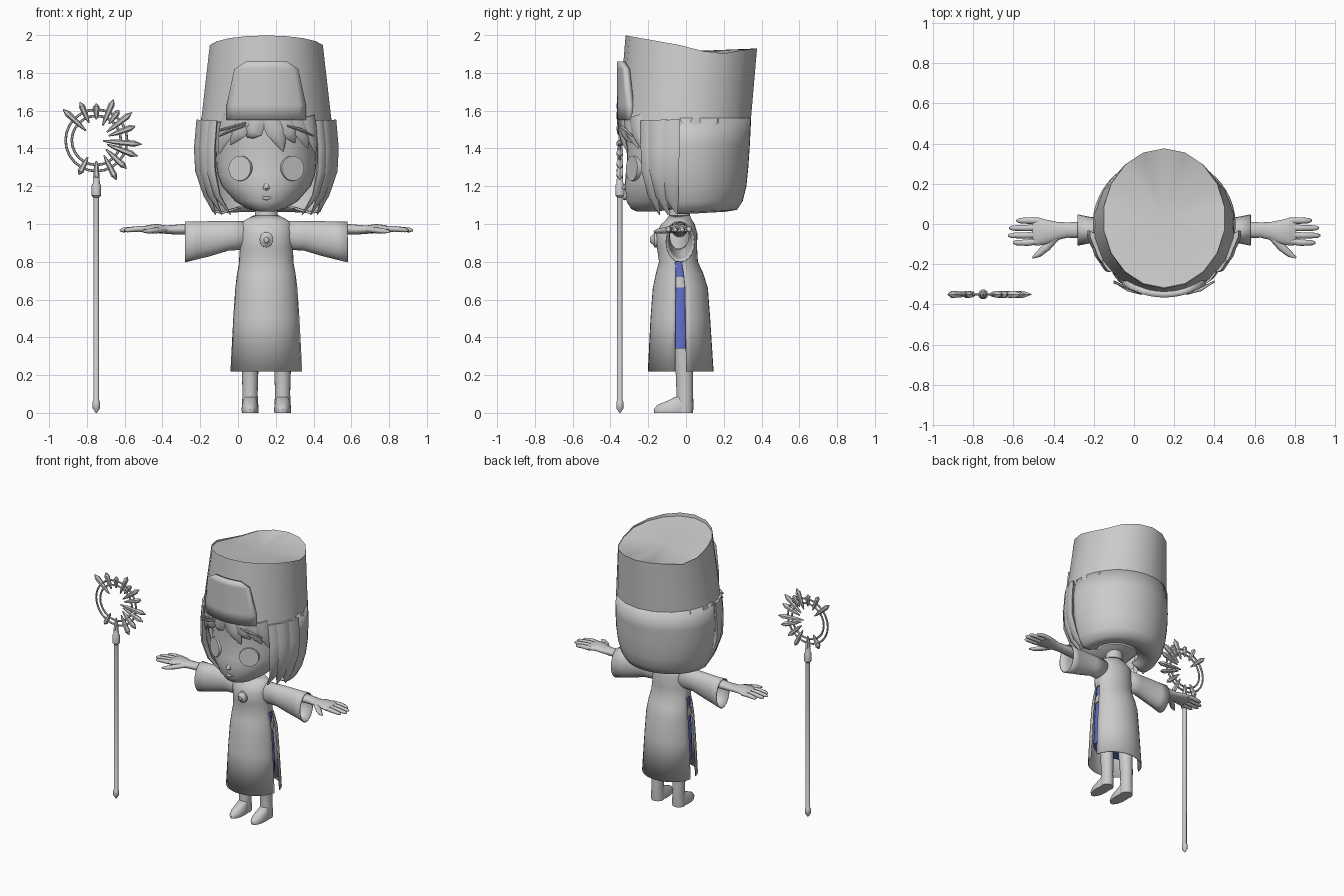
import bpy, bmesh, math
from mathutils import Vector

CX = 0.15  # the figure stands right of centre, the staff to its left


def finish(name, verts, faces, angle=40, thick=0, mat=None):
    me = bpy.data.meshes.new(name)
    me.from_pydata([tuple(v) for v in verts], [], faces)
    bm = bmesh.new()
    bm.from_mesh(me)
    bmesh.ops.recalc_face_normals(bm, faces=bm.faces)
    bm.to_mesh(me)
    bm.free()
    ob = bpy.data.objects.new(name, me)
    bpy.context.collection.objects.link(ob)
    bpy.ops.object.select_all(action='DESELECT')
    ob.select_set(True)
    bpy.context.view_layer.objects.active = ob
    bpy.ops.object.shade_smooth_by_angle(angle=math.radians(angle))
    if thick:
        m = ob.modifiers.new("thickness", 'SOLIDIFY')
        m.thickness = thick
    if mat:
        me.materials.append(mat)
    return ob


def skin(n, count, caps=True, skip=None):
    """Quads joining consecutive closed rings of n points."""
    f = [(r * n + i, r * n + (i + 1) % n, (r + 1) * n + (i + 1) % n, (r + 1) * n + i)
         for r in range(count - 1) for i in range(n) if not (skip and skip(r, i))]
    if caps:
        f += [tuple(range(n)), tuple(range((count - 1) * n, count * n))]
    return f


def loft(name, rings, n=28, to=lambda a, b, t: (CX + a, b, t), caps=True, skip=None, **kw):
    """Rings are (t, centre a, centre b, radius a, radius b)."""
    vs = [to(a + ra * math.cos(2 * math.pi * i / n), b + rb * math.sin(2 * math.pi * i / n), t)
          for t, a, b, ra, rb in rings for i in range(n)]
    return finish(name, vs, skin(n, len(rings), caps, skip), **kw)


def sweep(name, pts, sizes, outward, n=8, **kw):
    """Tapered bar along pts; sizes are (half width, half depth)."""
    pts = [Vector(p) for p in pts]
    vs = []
    for k, p in enumerate(pts):
        t = (pts[min(k + 1, len(pts) - 1)] - pts[max(k - 1, 0)]).normalized()
        side = t.cross(Vector(outward)).normalized()
        out = side.cross(t)
        w, d = sizes[k]
        vs += [p + side * w * math.cos(2 * math.pi * i / n) + out * d * math.sin(2 * math.pi * i / n)
               for i in range(n)]
    return finish(name, vs, skin(n, len(pts)), **kw)


def lerp_table(x, table):
    for (x0, y0), (x1, y1) in zip(table, table[1:]):
        if x <= x1:
            return y0 + (y1 - y0) * (x - x0) / (x1 - x0)
    return table[-1][1]


blue = bpy.data.materials.new("blue_lining")
blue.diffuse_color = (0.12, 0.16, 0.6, 1)

# Head, nose and neck
loft("head", [(1.066, 0, -.21, .04, .05), (1.08, 0, -.17, .10, .12), (1.12, 0, -.13, .165, .185),
              (1.2, 0, -.08, .235, .245), (1.26, 0, -.06, .258, .26), (1.32, 0, -.05, .265, .262),
              (1.42, 0, -.04, .27, .275), (1.54, 0, -.03, .27, .29)], n=36)
sweep("nose", [(CX, -.29, 1.25), (CX, -.325, 1.19), (CX, -.29, 1.165)],
      [(.008, .005), (.018, .018), (.008, .005)], (0, -1, 0), angle=80)
sweep("mouth", [(CX - .035, -.305, 1.142), (CX, -.325, 1.135), (CX + .035, -.305, 1.142)],
      [(.003, .004), (.01, .009), (.003, .004)], (0, -1, 0), angle=80)
loft("neck", [(1.0, 0, -.035, .07, .06), (1.05, 0, -.035, .06, .055), (1.14, 0, -.035, .06, .055)])

# Eyes: rimmed discs turned outward
for s in (-1, 1):
    c = Vector((CX + s * .133, -.272, 1.294))
    nrm = Vector((s * .46, -.89, .04)).normalized()
    sweep("eye", [c - nrm * .03, c + nrm * .018, c + nrm * .018, c + nrm * .004],
          [(.07, .07), (.066, .066), (.06, .06), (.058, .058)], (0, 0, 1), n=24)
    sweep("brow", [(CX + s * .11, -.345, 1.52), (CX + s * .18, -.325, 1.50), (CX + s * .25, -.285, 1.465)],
          [(.004, .008), (.009, .01), (.003, .005)], (0, -1, 0))
sweep("hair_pin", [(CX - .25, -.29, 1.495), (CX - .11, -.345, 1.535)],
      [(.006, .006), (.006, .006)], (0, -1, 0))

# Back hair: bowl open toward the face, with a turned-in bottom edge
rows = [(1.56, .345, .345), (1.42, .355, .338), (1.3, .352, .33), (1.2, .338, .32),
        (1.12, .315, .30), (1.075, .285, .27), (1.065, .235, .21), (1.09, .15, .12)]
N = 30
hv, hf = [], []
for z, rx, ry in rows:
    for i in range(N + 1):
        a = math.radians(-11 + 202 * i / N)
        dz = -.012 * (1 - max(0, math.sin(a))) if z < 1.1 else 0
        hv.append((CX + rx * math.cos(a), ry * math.sin(a), z + dz))
for r in range(len(rows) - 1):
    for i in range(N):
        k = r * (N + 1) + i
        hf.append((k, k + 1, k + N + 2, k + N + 1))
finish("back_hair", hv, hf, thick=.012, angle=60)

# Side locks
for s in (-1, 1):
    for x, y, tip, tz, w in ((.335, -.10, .27, 1.05, .075), (.315, -.15, .235, 1.05, .06),
                             (.285, -.195, .19, 1.05, .05)):
        sweep("side_lock", [(CX + s * x, y, 1.55), (CX + s * (x + .012), y, 1.4),
                            (CX + s * (x + .008), y, 1.28), (CX + s * (x - .025), y + .02, 1.15),
                            (CX + s * tip, y + .055, tz)],
              [(w, .018), (w, .02), (w * .9, .02), (w * .6, .014), (.004, .003)],
              (s * .9, -.45, 0), angle=60)

# Fringe: flat pointed strands following the forehead
for x0, x1, z1, w in ((-.19, -.25, 1.37, .06), (-.12, -.19, 1.42, .06), (-.05, -.10, 1.46, .06),
                      (.03, .09, 1.385, .065), (.11, .15, 1.43, .06), (.17, .22, 1.40, .06), (.22, .26, 1.37, .055)):
    def on(x, z, r):
        return (CX + x, -.02 - r * math.sqrt(max(.05, 1 - (x / .345) ** 2)), z)
    xm = x0 * .6 + x1 * .4
    o = Vector((xm * 1.1, -math.sqrt(max(.05, 1 - (xm / .345) ** 2)) * .34, 0))
    sweep("fringe_strand", [on(x0, 1.57, .315), on(xm, 1.49, .322), on(x1 * .75 + x0 * .25, (1.49 + z1) / 2, .315),
                            on(x1, z1, .30)],
          [(w, .02), (w * .85, .018), (w * .5, .014), (.003, .003)], o, angle=60)

# Hat: flaring tall drum, wavy top edge, sunken crown
n = 18
lip = [(-.33, 2.0), (-.02, 1.945), (.165, 1.895), (.29, 1.92), (.38, 1.93)]
hat = []
for k in range(3):
    for i in range(n):
        a = 2 * math.pi * i / n - math.pi / 2
        c, s = math.cos(a), math.sin(a)
        if k == 0:
            hat.append((CX + .352 * c, -.008 + .348 * s, 1.53 - .018 * s))
        else:
            y = .028 + .348 * s * (.99 if k == 2 else 1)
            hat.append((CX + .304 * c, y, lerp_table(y, lip) - (.03 * (1 - s) * .4 if k == 2 else 0)))
hat.append((CX, .03, 1.915))
hat_f = skin(n, 3, caps=False) + [(2 * n + i, 2 * n + (i + 1) % n, 3 * n) for i in range(n)]
finish("hat", hat, hat_f, angle=28)

# Raised panel on the hat front
pv, M = [], 12
pr = [(1.55, .21), (1.63, .21), (1.82, .17), (1.86, .11)]
for z, w in pr:
    for i in range(M + 1):
        x = w * (2 * i / M - 1)
        pv.append((CX + x, -.012 - .353 * math.sqrt(1 - (x / .365) ** 2), z))
pf = [(r * (M + 1) + i, r * (M + 1) + i + 1, (r + 1) * (M + 1) + i + 1, (r + 1) * (M + 1) + i)
      for r in range(3) for i in range(M)]
finish("hat_panel", pv, pf, thick=.03)

# Robe with a slit down each side
robe = [(.22, 0, -.028, .193, .174), (.5, 0, -.03, .178, .158), (.66, 0, -.03, .167, .146),
        (.74, 0, -.034, .157, .125), (.8, 0, -.04, .145, .103), (.87, 0, -.047, .14, .106),
        (.95, 0, -.05, .14, .11), (1.0, 0, -.042, .135, .088), (1.02, 0, -.038, .115, .07),
        (1.045, 0, -.035, .068, .056)]
loft("robe", robe, n=36, caps=False, thick=.006, angle=50,
     skip=lambda r, i: r < 4 and i in (35, 0, 17, 18))
loft("inner_lining", [(.34, 0, -.035, .16, .11), (.55, 0, -.035, .155, .105), (.8, 0, -.04, .135, .09)],
     mat=blue)
loft("inner_belt", [(.665, 0, -.035, .152, .106), (.72, 0, -.035, .148, .102)])
sweep("brooch", [(CX, -.13, .917), (CX, -.168, .917), (CX, -.172, .917), (CX, -.19, .917)],
      [(.037, .042), (.035, .04), (.026, .03), (.012, .014)], (0, 0, 1), n=16)

# Mirrored limbs
for s in (-1, 1):
    def along(a, b, t, s=s):
        return (CX + s * t, a, b)
    loft("sleeve", [(.09, -.04, .94, .065, .075), (.2, -.035, .937, .056, .078),
                    (.3, -.032, .922, .06, .093), (.37, -.03, .912, .066, .10), (.43, -.03, .905, .078, .108)],
         n=20, to=along, caps=False, thick=.006, angle=60)
    loft("arm_and_palm", [(.12, -.035, .965, .04, .035), (.4, -.03, .973, .042, .03),
                          (.48, -.03, .970, .038, .026), (.53, -.035, .97, .045, .022),
                          (.58, -.04, .976, .06, .024), (.63, -.038, .974, .07, .02),
                          (.655, -.038, .972, .066, .013)], n=16, to=along, angle=60)
    for y, tip in ((.017, .735), (-.02, .77), (-.057, .776), (-.093, .752)):
        sweep("finger", [along(y * .9, .973, .62), along(y, .974, .68), along(y, .968, tip - .015), along(y, .966, tip)],
              [(.017, .015), (.016, .015), (.013, .012), (.005, .005)], (0, 0, 1), angle=70)
    sweep("thumb", [along(-.06, .97, .54), along(-.115, .966, .585), along(-.15, .962, .625), along(-.168, .96, .655)],
          [(.024, .016), (.021, .016), (.016, .013), (.005, .005)], (0, 0, 1), angle=70)
    x = s * .086
    loft("leg", [(.0, x, -.008, .044, .044), (.03, x, -.008, .044, .047), (.1, x, -.006, .04, .044),
                 (.2, x, -.008, .043, .046), (.4, x, -.02, .05, .055), (.6, x, -.03, .058, .065)], n=20)
    loft("foot", [(0, x, -.066, .043, .102), (.018, x, -.066, .046, .105), (.042, x, -.058, .042, .094),
                  (.065, x, -.035, .036, .062), (.085, x, -.02, .03, .035)], n=24)

# Staff: shaft with turned ends
SX, SY, SZ = -.75, -.35, 1.443
loft("staff_shaft", [(0, SX, SY, .003, .003), (.025, SX, SY, .02, .02), (.06, SX, SY, .02, .02),
                     (.066, SX, SY, .015, .015), (1.14, SX, SY, .015, .015), (1.15, SX, SY, .025, .025),
                     (1.205, SX, SY, .025, .025), (1.215, SX, SY, .019, .019), (1.245, SX, SY, .017, .017),
                     (1.28, SX, SY, .003, .003)], n=10, to=lambda a, b, t: (a, b, t))

# Staff head: two rings and radiating crystals
for R in (.163, .13):
    bpy.ops.mesh.primitive_torus_add(location=(SX, SY, SZ), rotation=(math.pi / 2, 0, 0), major_radius=R,
                                     minor_radius=.007, major_segments=24, minor_segments=6)
    bpy.context.object.name = "staff_ring"
    bpy.ops.object.shade_smooth_by_angle()
for ang, r0, r1 in ((137, .075, .242), (113, .10, .22), (90, .11, .195), (67, .085, .236), (53, .11, .20),
                    (38, .07, .24), (20, .07, .22), (-5, .035, .242), (-21, .06, .235), (-43, .07, .22),
                    (-63, .09, .235), (-90, .11, .215), (-117, .10, .205)):
    d = Vector((math.cos(math.radians(ang)), 0, math.sin(math.radians(ang))))
    c, L = Vector((SX, SY, SZ)), r1 - r0
    sweep("crystal", [c + d * (r0 + L * f) for f in (0, .3, .8, 1)],
          [(.004, .004), (.013, .015), (.017, .02), (.002, .002)], (0, 1, 0), n=6, angle=20)
